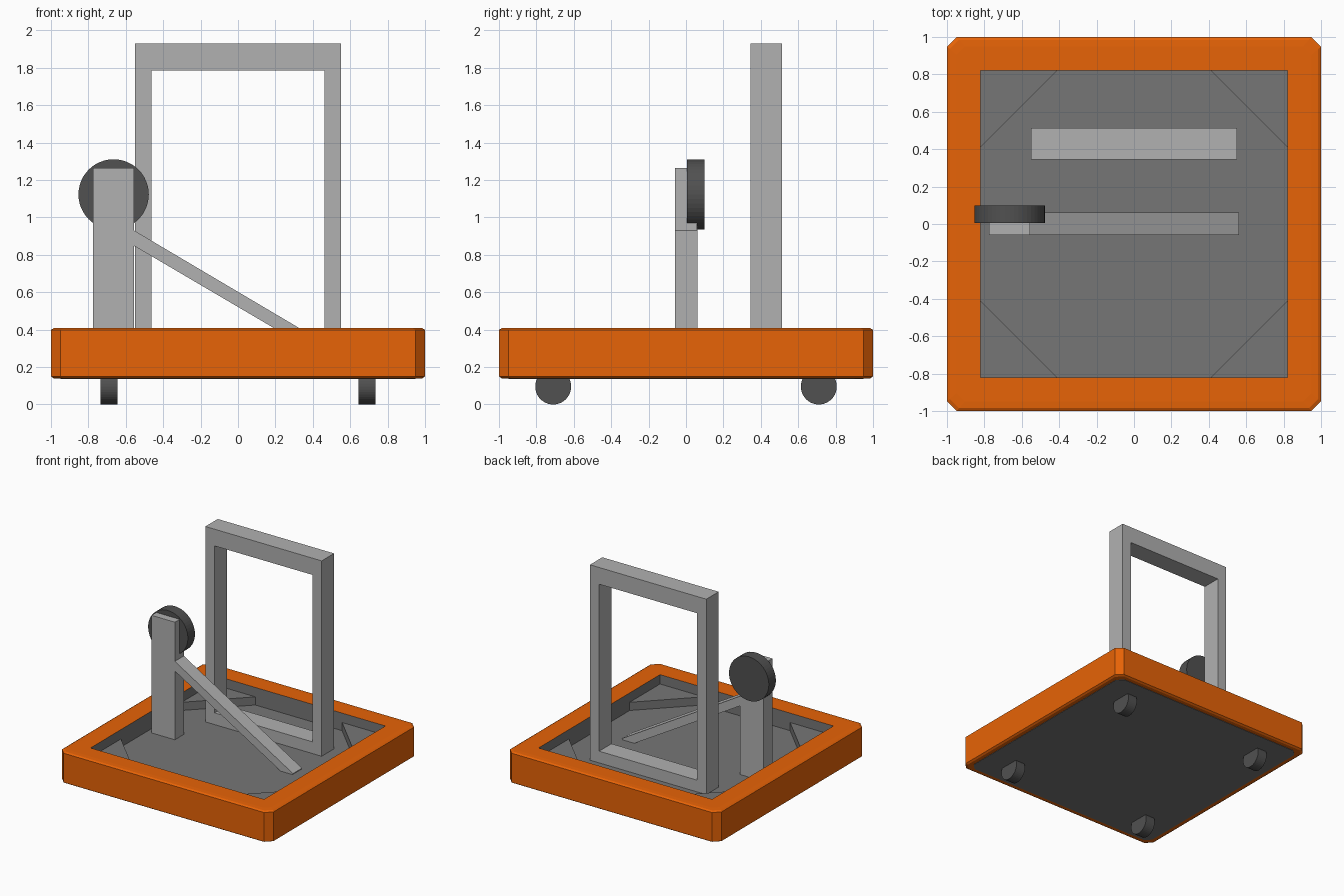
import bpy, bmesh, math
from mathutils import Matrix

if "Cube" in bpy.data.objects:
    bpy.data.objects.remove(bpy.data.objects["Cube"])


def material(name, r, g, b):
    m = bpy.data.materials.new(name)
    m.diffuse_color = (r, g, b, 1)
    m.use_nodes = True
    m.node_tree.nodes["Principled BSDF"].inputs["Base Color"].default_value = m.diffuse_color
    return m


ORANGE = material("orange", 0.8, 0.125, 0.002)
LIGHT = material("light_grey", 0.44, 0.44, 0.44)
MID = material("mid_grey", 0.183, 0.183, 0.183)
DARK = material("dark_grey", 0.082, 0.082, 0.082)


def finish(name, bm, *mats):
    bmesh.ops.remove_doubles(bm, verts=bm.verts, dist=1e-5)
    bmesh.ops.recalc_face_normals(bm, faces=bm.faces)
    me = bpy.data.meshes.new(name)
    bm.to_mesh(me)
    bm.free()
    for m in mats:
        me.materials.append(m)
    ob = bpy.data.objects.new(name, me)
    bpy.context.collection.objects.link(ob)
    return ob


def prism(name, pts, direction, mat):
    """Extrude a planar 3D outline along a direction vector."""
    bm = bmesh.new()
    face = bm.faces.new([bm.verts.new(p) for p in pts])
    ext = bmesh.ops.extrude_face_region(bm, geom=[face], use_keep_orig=True)
    moved = [v for v in ext["geom"] if isinstance(v, bmesh.types.BMVert)]
    bmesh.ops.translate(bm, verts=moved, vec=direction)
    return finish(name, bm, mat)


def box(name, x0, x1, y0, y1, z0, z1, mat):
    pts = [(x0, y0, z0), (x1, y0, z0), (x1, y1, z0), (x0, y1, z0)]
    return prism(name, pts, (0, 0, z1 - z0), mat)


def disc(name, center, radius, depth, axis, sides=40):
    bm = bmesh.new()
    rot = Matrix.Rotation(math.pi / 2, 4, 'Y' if axis == 'X' else 'X')
    bmesh.ops.create_cone(bm, cap_ends=True, segments=sides, radius1=radius, radius2=radius,
                          depth=depth, matrix=Matrix.Translation(center) @ rot)
    return finish(name, bm, DARK)


def octagon(h, c, z):
    k = h - c
    return [(k, -h, z), (h, -k, z), (h, k, z), (k, h, z),
            (-k, h, z), (-h, k, z), (-h, -k, z), (-k, -h, z)]


# Orange rim: octagonal outside, square inside, softened outer edges, grey inner wall
rings = [(0.82, 0.0, 0.14), (0.985, 0.05, 0.14), (1.0, 0.052, 0.15), (1.0, 0.052, 0.399),
         (0.985, 0.05, 0.408), (0.95, 0.045, 0.41), (0.82, 0.0, 0.41)]
bm = bmesh.new()
loops = [[bm.verts.new(p) for p in octagon(*r)] for r in rings]
for n, (a, b) in enumerate(zip(loops, loops[1:] + loops[:1])):
    for i in range(8):
        j = (i + 1) % 8
        f = bm.faces.new((a[i], a[j], b[j], b[i]))
        f.material_index = 1 if n == len(rings) - 1 else 0
finish("base_rim", bm, ORANGE, MID)

# Tray floor (inside the rim) and underside plate
box("tray_floor", -0.82, 0.82, -0.82, 0.82, 0.145, 0.26, MID)
prism("underside_plate", octagon(0.95, 0.05, 0.137), (0, 0, 0.02), MID)

# Corner gussets and floor wheels
for sx in (-1, 1):
    for sy in (-1, 1):
        prism("corner_gusset", [(0.82 * sx, 0.82 * sy, 0.255), (0.41 * sx, 0.82 * sy, 0.255),
                                (0.82 * sx, 0.41 * sy, 0.255)], (0, 0, 0.075), MID)
        disc("floor_wheel", (0.69 * sx, 0.71 * sy, 0.096), 0.096, 0.09, 'X')

# Upright rectangular frame: outer and inner outlines bridged front and back
bm = bmesh.new()
outer = [(-0.55, 0.255), (0.55, 0.255), (0.55, 1.93), (-0.55, 1.93)]
inner = [(-0.463, 0.36), (0.463, 0.36), (0.463, 1.787), (-0.463, 1.787)]
of, inf, ob, inb = [[bm.verts.new((x, y, z)) for x, z in o]
                    for y in (0.345, 0.512) for o in (outer, inner)]
for i in range(4):
    j = (i + 1) % 4
    for a, b in ((of, inf), (inf, inb), (inb, ob), (ob, of)):
        bm.faces.new((a[i], a[j], b[j], b[i]))
finish("upright_frame", bm, LIGHT)

# Post, diagonal brace and round disc
box("post", -0.775, -0.555, -0.06, 0.06, 0.255, 1.265, LIGHT)
prism("diagonal_brace", [(-0.60, -0.06, 0.957), (0.562, -0.06, 0.27), (0.53, -0.06, 0.21),
                         (-0.60, -0.06, 0.874)], (0, 0.122, 0), LIGHT)
disc("post_disc", (-0.665, 0.052, 1.123), 0.188, 0.095, 'Y', 48)
